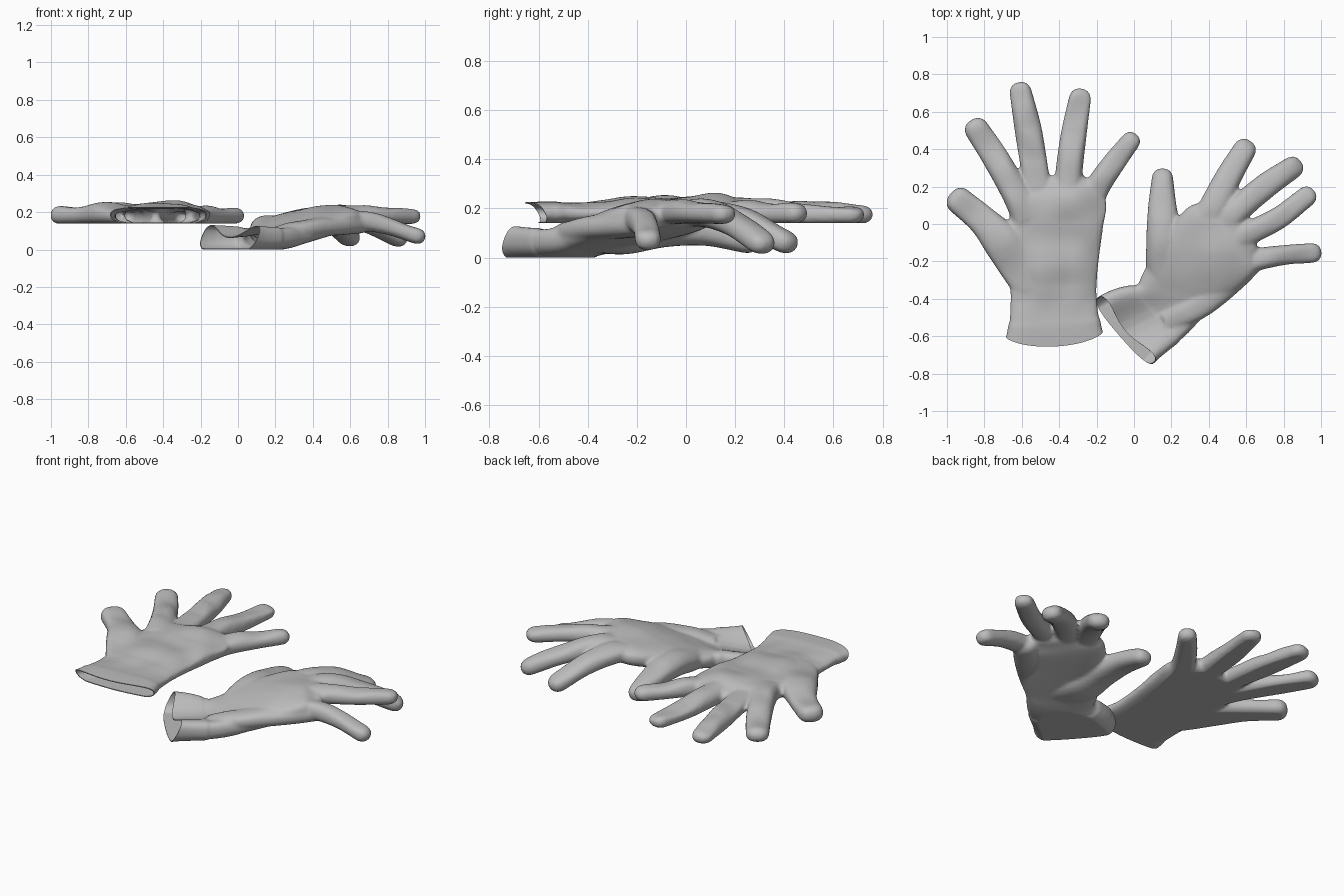
import bpy, bmesh, math
from mathutils import Vector, noise

if "Cube" in bpy.data.objects:
    bpy.data.objects.remove(bpy.data.objects["Cube"])

rubber = bpy.data.materials.new("grey rubber")
rubber.diffuse_color = (0.5, 0.5, 0.5, 1)
rubber.use_nodes = True
rubber.node_tree.nodes["Principled BSDF"].inputs["Base Color"].default_value = rubber.diffuse_color


def smooth_path(pts, steps=6):
    """Catmull-Rom through stations (x, y, z, half width, half height, dip)."""
    p = [Vector(tuple(q) + (0,) * (6 - len(q))) for q in pts]
    p = [p[0] * 2 - p[1]] + p + [p[-1] * 2 - p[-2]]
    out = []
    for i in range(1, len(p) - 2):
        a, b, c, d = p[i - 1:i + 3]
        for k in range(steps):
            t = k / steps
            out.append((b * 2 + (c - a) * t + (a * 2 - b * 5 + c * 4 - d) * t * t
                        + (b * 3 - a - c * 3 + d) * t ** 3) * 0.5)
    return out + [p[-2]]


def tube(bm, pts, power=2.4, sides=28):
    """Closed tube with flattened sections and a rounded far end."""
    path = smooth_path(pts)
    n = len(path)
    stations = []
    for i, s in enumerate(path):
        tan = (path[min(i + 1, n - 1)].xyz - path[max(i - 1, 0)].xyz).normalized()
        stations.append((s.xyz, tan, s[3], s[4], s[5]))
    c, tan, w, h, dip = stations[-1]
    for a in (20, 40, 58, 74, 85):
        r = math.radians(a)
        k = math.cos(r) ** 0.8
        stations.append((c + tan * min(w, 0.06) * math.sin(r), tan, w * k, h * k, dip))
    rings = []
    for c, tan, w, h, dip in stations:
        lat = tan.cross(Vector((0, 0, 1))).normalized()
        up = lat.cross(tan)
        ring = []
        for j in range(sides):
            a = 2 * math.pi * j / sides
            u = math.copysign(abs(math.cos(a)) ** (2 / power), math.cos(a))
            v = math.copysign(abs(math.sin(a)) ** (2 / power), math.sin(a))
            sag = dip * max(0, 1 - u * u) ** 1.7 if v > 0 else 0
            ring.append(bm.verts.new(c + lat * u * w + up * (v * h - sag)))
        rings.append(ring)
    for r0, r1 in zip(rings, rings[1:]):
        for j in range(sides):
            k = (j + 1) % sides
            bm.faces.new((r0[j], r0[k], r1[k], r1[j]))
    bm.faces.new(rings[0])
    bm.faces.new(rings[-1])


def apply(ob, kind, **settings):
    m = ob.modifiers.new(kind.lower(), kind)
    for k, v in settings.items():
        setattr(m, k, v)
    bpy.ops.object.modifier_apply(modifier=m.name)


def make_glove(name, palm, fingers, floor, cut_point, cut_normal, hem, bow, folds):
    bm = bmesh.new()
    tube(bm, palm, power=2.7, sides=48)
    for f in fingers:
        tube(bm, f)
    bmesh.ops.recalc_face_normals(bm, faces=bm.faces)
    me = bpy.data.meshes.new(name)
    bm.to_mesh(me)
    bm.free()
    ob = bpy.data.objects.new(name, me)
    bpy.context.collection.objects.link(ob)
    bpy.ops.object.select_all(action='DESELECT')
    ob.select_set(True)
    bpy.context.view_layer.objects.active = ob
    me.materials.append(rubber)

    # fuse palm and fingers into one skin
    apply(ob, 'REMESH', mode='VOXEL', voxel_size=0.01)
    apply(ob, 'SMOOTH', factor=0.5, iterations=6)

    bm = bmesh.new()
    bm.from_mesh(ob.data)
    p0, nrm = Vector(cut_point), Vector(cut_normal).normalized()
    flat = Vector((nrm.x, nrm.y, 0)).normalized()
    side = Vector((-flat.y, flat.x, 0))
    # open the cuff
    bmesh.ops.bisect_plane(bm, geom=bm.verts[:] + bm.edges[:] + bm.faces[:],
                           plane_co=p0, plane_no=nrm, clear_outer=True)
    bm.normal_update()
    moves = []
    for v in bm.verts:
        d = (p0 - v.co).dot(flat)          # distance from the cuff rim
        u = (v.co - p0).dot(side) / 0.27
        m = Vector((0, 0, 0))
        if v.normal.z > 0.2 and d > hem:   # soft folds on the back of the hand
            fade = min(1, (d - hem) / 0.1)
            m.z += folds * fade * noise.noise(v.co * 6) * (v.normal.z - 0.2)
        if d < hem:                        # raised hem and bowed rim
            m += v.normal * 0.005 * min(1, (hem - d) / 0.02)
            m += flat * bow * max(0, 1 - u * u) * (1 - max(d, 0) / hem)
        moves.append(m)
    for v, m in zip(bm.verts, moves):
        v.co += m
        v.co.z = max(v.co.z, floor)        # resting side is flat
    bm.to_mesh(ob.data)
    bm.free()
    apply(ob, 'SOLIDIFY', thickness=0.005, offset=-1)
    for p in ob.data.polygons:
        p.material_index = 0
    bpy.ops.object.shade_smooth_by_angle(angle=math.radians(50))
    return ob


# left glove: lies flat, fingers spread
Z = 0.175
left_palm = [(-.42, -.72, .18, .295, .045, .012), (-.425, -.54, .182, .245, .05, .01),
             (-.43, -.38, .18, .23, .05), (-.43, -.2, .183, .24, .055),
             (-.415, 0, .187, .25, .065), (-.405, .13, .188, .255, .063),
             (-.41, .2, .18, .19, .05)]
left_fingers = [
    [(-.54, -.34, .18, .10, .05), (-.60, -.24, .18, .11, .052), (-.70, -.10, .19, .105, .062),
     (-.81, .02, .185, .08, .053), (-.935, .125, .183, .073, .05)],       # thumb
    [(-.56, .03, .19, .09, .06), (-.635, .17, .19, .076, .058),
     (-.745, .36, Z, .071, .046), (-.84, .505, Z, .066, .042)],           # index
    [(-.5, .05, .18, .08, .055), (-.525, .25, .185, .073, .052),
     (-.565, .5, Z, .073, .045), (-.605, .70, Z, .06, .04)],              # middle
    [(-.36, .05, .18, .08, .055), (-.35, .25, .185, .073, .052),
     (-.325, .46, Z, .07, .045), (-.29, .665, Z, .06, .04)],              # ring
    [(-.26, .02, .18, .08, .055), (-.21, .17, .18, .068, .05),
     (-.12, .31, .18, .062, .045), (-.02, .44, .18, .052, .042)]]         # little
make_glove("left_glove", left_palm, left_fingers, .14,
           (-.42, -.557, .14), (.065, -1, -.6), .05, .05, .024)

# right glove: turned, arched over its palm with drooping fingers
right_palm = [(-.19, -.70, .075, .235, .1, .12), (-.04, -.57, .075, .228, .095, .11),
              (.14, -.47, .068, .185, .078, .06), (.225, -.36, .082, .205, .065, .015),
              (.345, -.215, .128, .24, .072), (.47, -.085, .165, .25, .07),
              (.53, -.03, .175, .18, .055)]
right_fingers = [
    [(.25, -.38, .07, .1, .05), (.19, -.25, .08, .12, .067), (.165, -.09, .112, .1, .07),
     (.152, .08, .105, .078, .057), (.152, .24, .066, .058, .047)],       # thumb
    [(.17, -.53, .07, .06, .04), (.36, -.43, .112, .07, .048),
     (.53, -.28, .128, .08, .052), (.64, -.18, .135, .07, .05)],          # heel of the hand
    [(.36, -.06, .165, .09, .05), (.43, .1, .178, .078, .055),
     (.51, .26, .14, .07, .048), (.59, .395, .068, .062, .047)],          # index
    [(.43, -.07, .165, .08, .05), (.55, .07, .18, .07, .055),
     (.70, .2, .135, .068, .048), (.845, .3, .064, .06, .046)],           # middle
    [(.45, -.13, .165, .08, .05), (.59, -.06, .185, .065, .052),
     (.77, .03, .183, .06, .044), (.92, .145, .178, .055, .042)],         # ring
    [(.5, -.22, .15, .08, .05), (.65, -.19, .155, .062, .052),
     (.81, -.165, .122, .053, .045), (.95, -.155, .075, .053, .044)]]     # little
make_glove("right_glove", right_palm, right_fingers, 0,
           (-.06, -.602, 0), (-.755, -.655, .5), .22, .0, .016)
